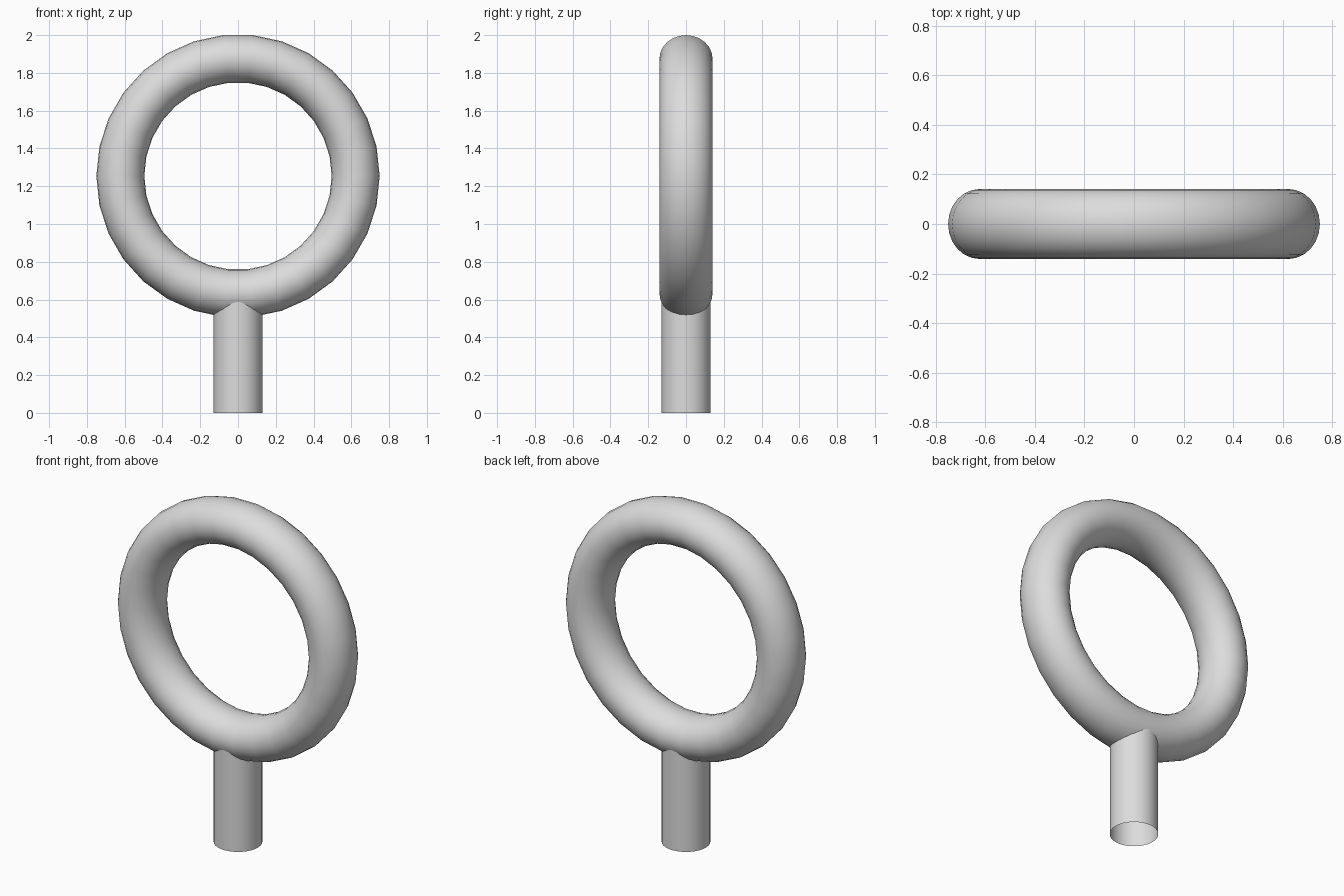
import bpy
from math import pi, radians

default = bpy.data.objects.get("Cube")
if default:
    bpy.data.objects.remove(default, do_unlink=True)

# Single plain grey
grey = bpy.data.materials.new("plain_grey")
grey.use_nodes = True
colour = (0.72, 0.72, 0.72, 1)
grey.diffuse_color = colour
grey.node_tree.nodes["Principled BSDF"].inputs["Base Color"].default_value = colour


def finish(name):
    obj = bpy.context.object
    obj.name = name
    obj.data.materials.append(grey)
    bpy.ops.object.transform_apply(location=True, rotation=True, scale=True)
    bpy.ops.object.shade_smooth_by_angle(angle=radians(40))
    return obj


# Upright ring, its section slightly deeper than wide
tube, depth = 0.127, 0.141
bpy.ops.mesh.primitive_torus_add(
    major_segments=30, minor_segments=24,
    major_radius=0.75 - tube, minor_radius=tube,
    location=(0, 0, 1.254), rotation=(pi / 2, 0, 0))
bpy.context.object.scale.z = depth / tube
finish("ring")

# Hollow stem, open below, running up into the ring
stem_height = 0.63
bpy.ops.mesh.primitive_cylinder_add(
    vertices=32, radius=0.13, depth=stem_height,
    end_fill_type='NOTHING', location=(0, 0, stem_height / 2))
finish("stem")
